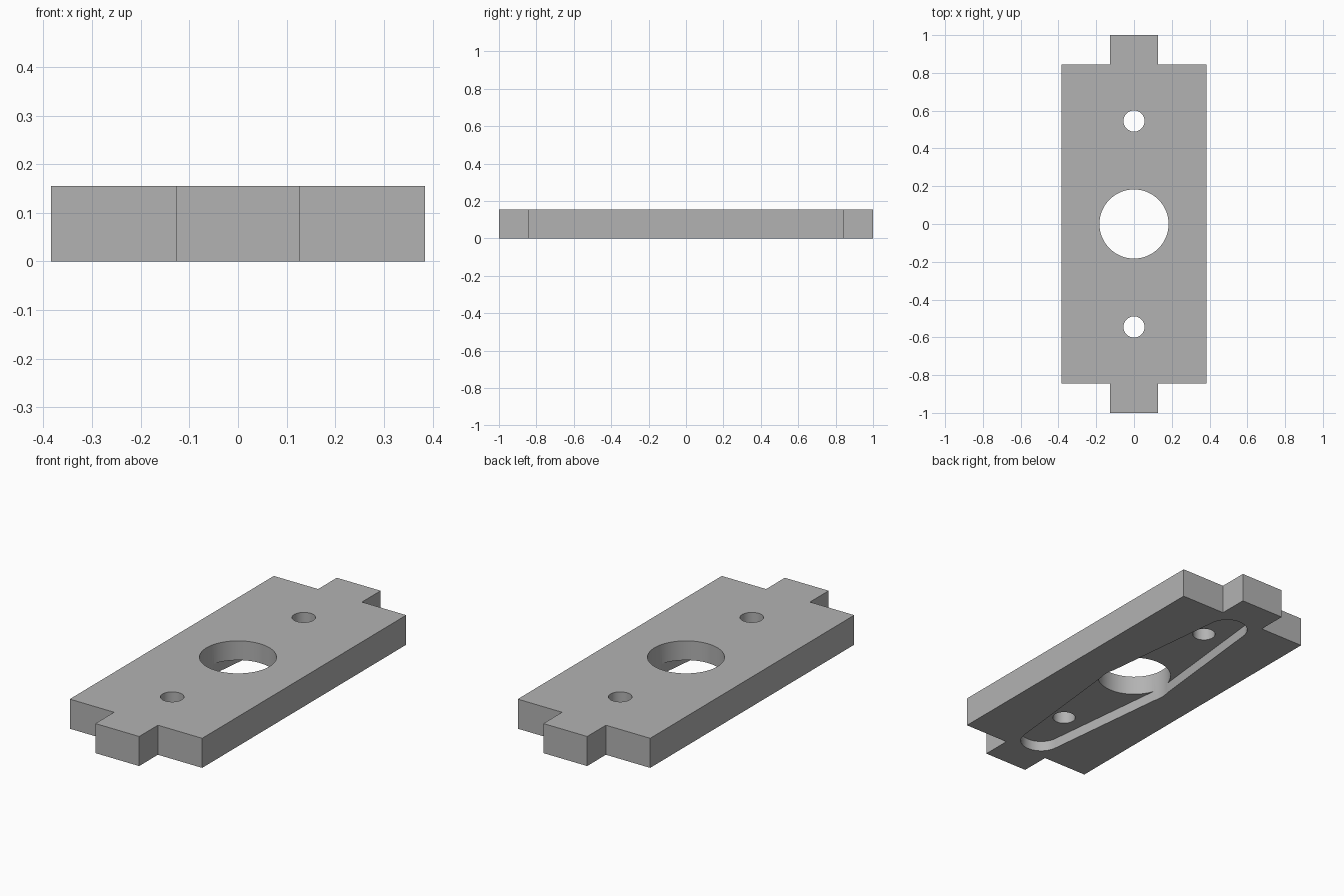
import bpy
import bmesh
from math import sin, cos, pi, acos

if "Cube" in bpy.data.objects:
    bpy.data.objects.remove(bpy.data.objects["Cube"], do_unlink=True)

THICK = 0.155
RECESS_DEPTH = 0.054
HOLE_R = 0.183
SCREW_R, SCREW_Y = 0.056, 0.545
HUB_R, TIP_R, TIP_Y = 0.18, 0.102, 0.724

grey = bpy.data.materials.new("plain grey")
grey.use_nodes = True
colour = (0.45, 0.45, 0.45, 1)
grey.diffuse_color = colour
grey.node_tree.nodes["Principled BSDF"].inputs["Base Color"].default_value = colour


def prism(name, outline, z0, z1):
    """Extrude a flat counter-clockwise outline from z0 up to z1."""
    bm = bmesh.new()
    face = bm.faces.new([bm.verts.new((x, y, z0)) for x, y in outline])
    top = bmesh.ops.extrude_face_region(bm, geom=[face])["geom"]
    bmesh.ops.translate(bm, vec=(0, 0, z1 - z0),
                        verts=[v for v in top if isinstance(v, bmesh.types.BMVert)])
    bmesh.ops.recalc_face_normals(bm, faces=bm.faces[:])
    mesh = bpy.data.meshes.new(name)
    bm.to_mesh(mesh)
    bm.free()
    mesh.materials.append(grey)
    obj = bpy.data.objects.new(name, mesh)
    bpy.context.collection.objects.link(obj)
    return obj


def arc(cy, r, start, end, steps):
    return [(r * cos(start + (end - start) * i / steps),
             cy + r * sin(start + (end - start) * i / steps)) for i in range(steps + 1)]


def circle(cy, r, steps=64):
    return arc(cy, r, 0, 2 * pi, steps)[:-1]


def cut(target, cutter):
    cutter.hide_render = True
    mod = target.modifiers.new(cutter.name, "BOOLEAN")
    mod.operation = "DIFFERENCE"
    mod.solver = "EXACT"
    mod.object = cutter
    bpy.context.view_layer.objects.active = target
    bpy.ops.object.modifier_apply(modifier=mod.name)
    bpy.data.objects.remove(cutter, do_unlink=True)


# Plate with a centred tab at each end
quarter = [(0.384, 0.845), (0.127, 0.845), (0.127, 1.0)]
half = quarter + [(-x, y) for x, y in reversed(quarter)]
plate = prism("mounting_plate", half + [(-x, -y) for x, y in half], 0, THICK)

# Tapered two-armed recess underneath: hub and tip circles joined by tangents
slope = pi / 2 - acos((HUB_R - TIP_R) / TIP_Y)
side = arc(0, HUB_R, -slope, slope, 8) + arc(TIP_Y, TIP_R, slope, pi - slope, 32)
recess = side + [(-x, -y) for x, y in side]
cut(plate, prism("recess_cutter", recess, -0.1, RECESS_DEPTH))

# Centre bore and the two screw holes
cut(plate, prism("bore_cutter", circle(0, HOLE_R), -0.1, THICK + 0.1))
for sign in (-1, 1):
    cut(plate, prism("screw_cutter", circle(sign * SCREW_Y, SCREW_R, 48), -0.1, THICK + 0.1))

# Smooth the round walls, keep the edges crisp
bpy.ops.object.select_all(action="DESELECT")
plate.select_set(True)
bpy.context.view_layer.objects.active = plate
bpy.ops.object.shade_smooth_by_angle(angle=pi / 6)
